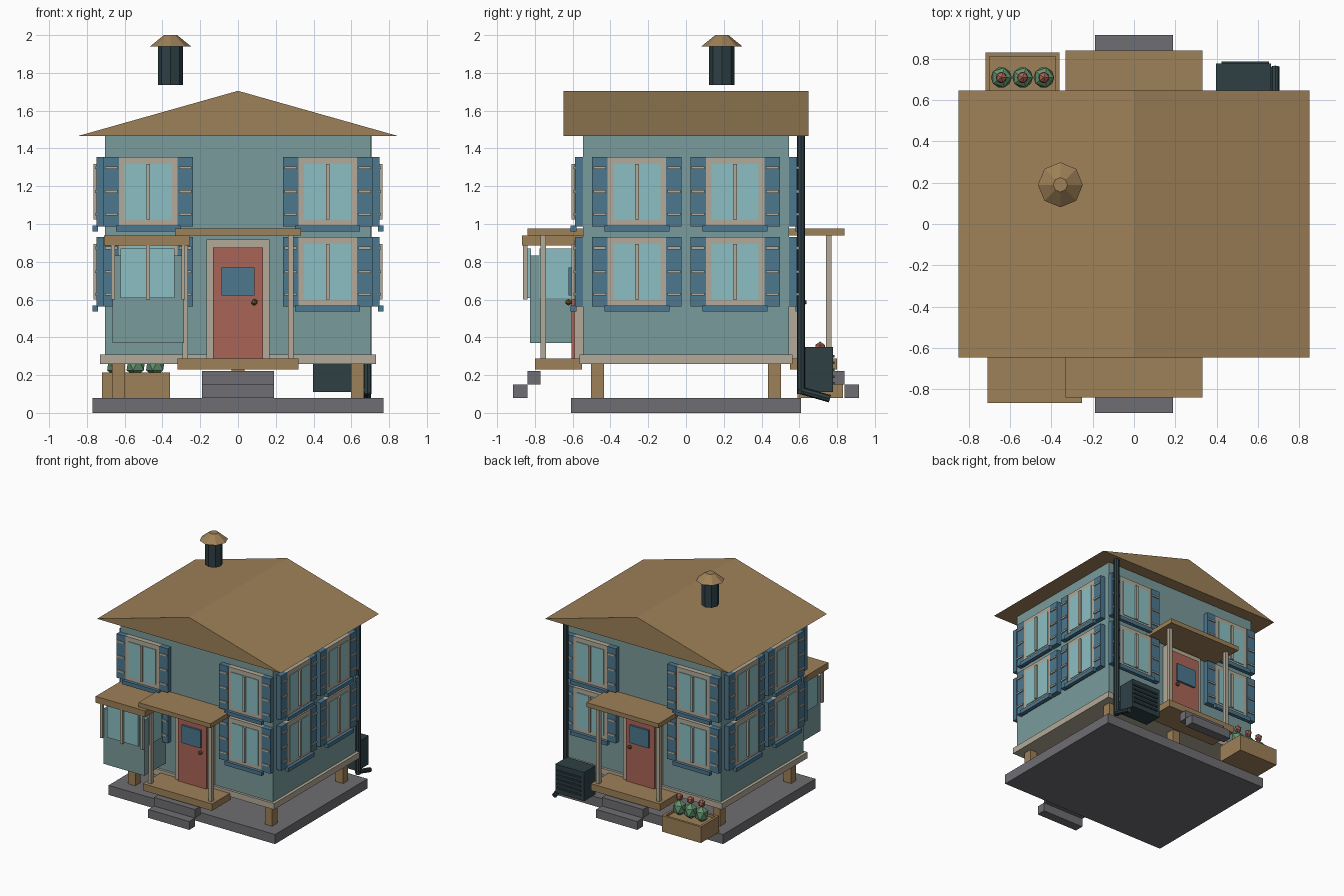
import bpy, bmesh, math
from mathutils import Matrix, Vector

if "Cube" in bpy.data.objects:
    bpy.data.objects.remove(bpy.data.objects["Cube"])


def mat(name, r, g, b):
    def lin(c):
        c /= 255
        return c / 12.92 if c <= 0.04045 else ((c + 0.055) / 1.055) ** 2.4
    m = bpy.data.materials.new(name)
    m.diffuse_color = (lin(r), lin(g), lin(b), 1)
    m.use_nodes = True
    m.node_tree.nodes["Principled BSDF"].inputs["Base Color"].default_value = m.diffuse_color
    return m


WALL = mat("teal wall", 122, 155, 155)
GLASS = mat("pale glass", 139, 191, 196)
BLUE = mat("blue paint", 76, 119, 143)
TRIM = mat("beige trim", 179, 170, 152)
WOOD = mat("brown wood", 158, 129, 88)
RED = mat("brick red", 170, 101, 86)
GREY = mat("grey stone", 110, 110, 115)
DARK = mat("dark metal", 46, 64, 69)
GREEN = mat("leaf green", 100, 148, 110)
BRASS = mat("dull brass", 125, 98, 58)


def finish(name, bm, material):
    bmesh.ops.recalc_face_normals(bm, faces=bm.faces)
    me = bpy.data.meshes.new(name)
    bm.to_mesh(me)
    bm.free()
    me.materials.append(material)
    ob = bpy.data.objects.new(name, me)
    bpy.context.collection.objects.link(ob)
    return ob


def boxes(name, material, *specs):
    """Each spec is (x0, x1, y0, y1, z0, z1)."""
    bm = bmesh.new()
    for x0, x1, y0, y1, z0, z1 in specs:
        size = Matrix.Diagonal((abs(x1 - x0), abs(y1 - y0), abs(z1 - z0), 1))
        pos = Matrix.Translation(((x0 + x1) / 2, (y0 + y1) / 2, (z0 + z1) / 2))
        bmesh.ops.create_cube(bm, size=1, matrix=pos @ size)
    return finish(name, bm, material)


def tube(name, material, a, b, r1, r2=None, sides=8):
    a, b = Vector(a), Vector(b)
    rot = (b - a).to_track_quat('Z', 'Y').to_matrix().to_4x4()
    bm = bmesh.new()
    bmesh.ops.create_cone(bm, cap_ends=True, segments=sides, radius1=r1,
                          radius2=r1 if r2 is None else r2, depth=(b - a).length,
                          matrix=Matrix.Translation((a + b) / 2) @ rot)
    return finish(name, bm, material)


def ball(name, material, centre, r, zs=1.0):
    bm = bmesh.new()
    bmesh.ops.create_icosphere(bm, subdivisions=1, radius=r,
                               matrix=Matrix.Translation(centre) @ Matrix.Diagonal((1, 1, zs, 1)))
    return finish(name, bm, material)


HX, HY = 0.705, 0.545      # half size of the walls

# Foundation, stilts, floor and walls
boxes("base_slab", GREY, (-0.77, 0.77, -0.61, 0.61, 0, 0.08))
boxes("stilts", WOOD, *[(x - 0.034, x + 0.034, y - 0.034, y + 0.034, 0.05, 0.27)
                        for x in (-0.633, 0, 0.633) for y in (-0.468, 0.468)])
boxes("floor_trim", TRIM, (-0.73, 0.73, -0.565, 0.565, 0.26, 0.31))
boxes("walls", WALL, (-HX, HX, -HY, HY, 0.30, 1.47))

# Gable roof with the ridge running front to back
bm = bmesh.new()
tri = [bm.verts.new((x, -0.648, z)) for x, z in ((-0.85, 1.465), (0.85, 1.465), (0, 1.705))]
face = bm.faces.new(tri)
ext = bmesh.ops.extrude_face_region(bm, geom=[face], use_keep_orig=True)
bmesh.ops.translate(bm, vec=(0, 1.296, 0),
                    verts=[v for v in ext["geom"] if isinstance(v, bmesh.types.BMVert)])
finish("roof", bm, WOOD)

# Chimney pipe hovering over the left slope, with its cap
tube("chimney", DARK, (-0.357, 0.19, 1.735), (-0.357, 0.19, 1.945), 0.067)
tube("chimney_cap", WOOD, (-0.357, 0.19, 1.94), (-0.357, 0.19, 2.0), 0.109, 0.035)


# Windows: u runs along the wall, d outward from it
def window(label, side, u, z):
    def place(u0, u1, d0, d1, z0, z1):
        sign = 1 if side in ("back", "right") else -1
        if side in ("front", "back"):
            return (u + u0, u + u1, sign * (HY + d0), sign * (HY + d1), z + z0, z + z1)
        return (sign * (HX + d0), sign * (HX + d1), u + u0, u + u1, z + z0, z + z1)

    n = f"{side}_{label}_window_"
    w, h = 0.155, 0.183
    boxes(n + "frame", TRIM,
          place(-w, -0.125, 0, 0.04, -h, h), place(0.125, w, 0, 0.04, -h, h),
          place(-0.125, 0.125, 0, 0.04, 0.145, h), place(-0.125, 0.125, 0, 0.04, -h, -0.148))
    boxes(n + "glass", GLASS, place(-0.125, 0.125, 0, 0.045, -0.148, 0.145))
    boxes(n + "mullion", TRIM, place(-0.01, 0.01, 0.03, 0.06, -0.148, 0.145))
    boxes(n + "shutters", BLUE, *[place(s * w, s * 0.237, 0, 0.043, -h - 0.002, h)
                                  for s in (-1, 1)])
    boxes(n + "slats", TRIM, *[place(s * 0.163, s * 0.23, 0.03, 0.051, dz - 0.007, dz + 0.007)
                               for s in (-1, 1) for dz in (-0.12, 0, 0.125)])
    boxes(n + "sill", BLUE, place(-0.172, 0.172, 0.035, 0.066, -0.212, -0.18))


for row, z in (("upper", 1.172), ("lower", 0.748)):
    for side, u in (("front", 0.475), ("back", 0.475), ("left", 0.26), ("right", 0.26)):
        window(row + "_a", side, -u, z)
        window(row + "_b", side, u, z)

# Bay window at the lower left of the front
boxes("bay_body", WALL, (-0.665, -0.287, -0.825, -0.54, 0.37, 0.833))
boxes("bay_glass", GLASS, (-0.622, -0.335, -0.84, -0.82, 0.608, 0.87),
      (-0.672, -0.655, -0.775, -0.605, 0.608, 0.87),
      (-0.297, -0.28, -0.775, -0.605, 0.608, 0.87))
boxes("bay_mullions", TRIM, *[(x - 0.01, x + 0.01, -0.862, -0.838, 0.60, 0.89)
                              for x in (-0.662, -0.477, -0.29)])
boxes("bay_roof", WOOD, (-0.71, -0.253, -0.867, -0.545, 0.885, 0.938))

# Front and back entrances: porch, steps and door
for side, s in (("front", -1), ("back", 1)):
    boxes(side + "_steps", GREY, (-0.19, 0.19, s * 0.84, s * 0.915, 0.08, 0.15),
          (-0.19, 0.19, s * 0.77, s * 0.84, 0.15, 0.222))
    boxes(side + "_porch_deck", WOOD, (-0.32, 0.32, s * 0.55, s * 0.80, 0.23, 0.287))
    boxes(side + "_porch_posts", TRIM, *[(x - 0.015, x + 0.015, s * 0.74, s * 0.77, 0.28, 0.945)
                                         for x in (-0.28, 0.28)])
    boxes(side + "_porch_roof", WOOD, (-0.333, 0.333, s * 0.545, s * 0.84, 0.94, 0.977))
    boxes(side + "_door_frame", TRIM, (-0.168, 0.168, s * 0.54, s * 0.59, 0.285, 0.918))
    boxes(side + "_door", RED, (-0.132, 0.132, s * 0.54, s * 0.606, 0.286, 0.875))
    boxes(side + "_door_window", BLUE, (-0.088, 0.088, s * 0.60, s * 0.622, 0.622, 0.77))
    ball(side + "_door_knob", BRASS, (0.087, s * 0.622, 0.586), 0.018)

# Planter behind the house with three flowering plants
px0, px1, py0, py1 = -0.72, -0.36, 0.59, 0.832
boxes("planter", WOOD, (px0, px1, py0, py1, 0.08, 0.195),
      (px0, px1, py0, py0 + 0.02, 0.19, 0.215), (px0, px1, py1 - 0.02, py1, 0.19, 0.215),
      (px0, px0 + 0.02, py0 + 0.02, py1 - 0.02, 0.19, 0.215),
      (px1 - 0.02, px1, py0 + 0.02, py1 - 0.02, 0.19, 0.215))
for i, x in enumerate((-0.643, -0.54, -0.437)):
    ball(f"plant_{i + 1}", GREEN, (x, 0.71, 0.255), 0.056, 1.2)
    ball(f"flower_{i + 1}", RED, (x, 0.71, 0.345), 0.03, 1.1)

# Air conditioner at the back right, with vent slats
boxes("cooling_unit", DARK, (0.398, 0.665, 0.625, 0.777, 0.11, 0.35))
boxes("cooling_unit_slats", DARK, *[(0.425, 0.655, 0.77, 0.787, 0.15 + i * 0.036, 0.163 + i * 0.036)
                                    for i in range(5)])

# Drain pipe down the back right corner and its spout
tube("drain_pipe", DARK, (0.685, 0.609, 0.10), (0.685, 0.609, 1.47), 0.022)
tube("drain_spout", DARK, (0.685, 0.595, 0.122), (0.685, 0.762, 0.075), 0.02)
